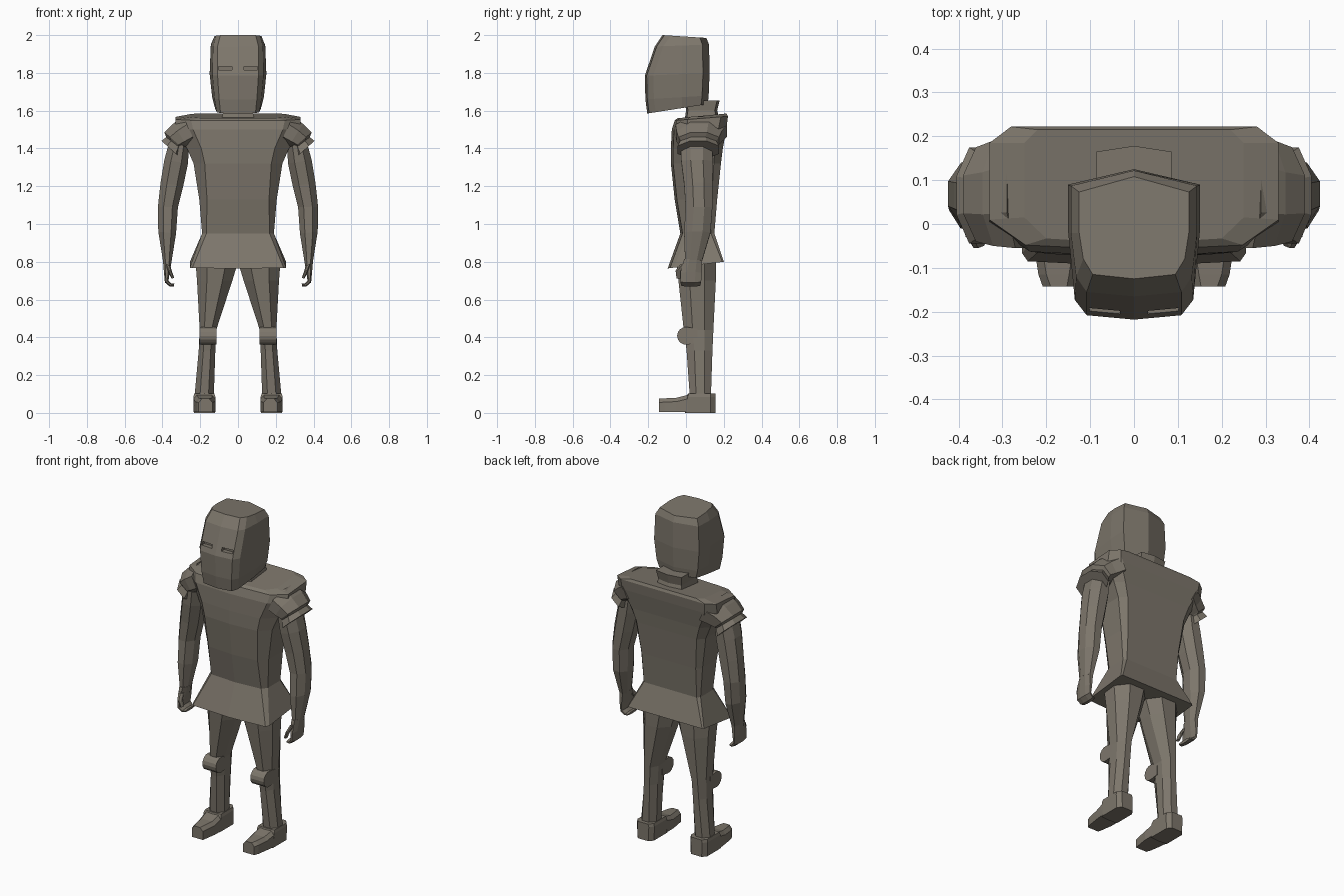
import bpy, bmesh, math

if "Cube" in bpy.data.objects:
    bpy.data.objects.remove(bpy.data.objects["Cube"])

armor = bpy.data.materials.new("dull brown steel")
armor.diffuse_color = (0.205, 0.182, 0.148, 1)
armor.use_nodes = True
armor.node_tree.nodes["Principled BSDF"].inputs["Base Color"].default_value = armor.diffuse_color


def loft(name, rings, mirror=False):
    """Skin a stack of equal-length point rings and cap both ends."""
    bm = bmesh.new()
    loops = [[bm.verts.new(p) for p in r] for r in rings]
    n = len(loops[0])
    for a, b in zip(loops, loops[1:]):
        for i in range(n):
            j = (i + 1) % n
            bm.faces.new((a[i], a[j], b[j], b[i]))
    bm.faces.new(loops[0])
    bm.faces.new(loops[-1])
    bmesh.ops.recalc_face_normals(bm, faces=bm.faces)
    me = bpy.data.meshes.new(name)
    bm.to_mesh(me)
    bm.free()
    ob = bpy.data.objects.new(name, me)
    bpy.context.collection.objects.link(ob)
    me.materials.append(armor)
    if mirror:
        ob.modifiers.new("mirror", 'MIRROR').use_axis[0] = True
    return ob


def both_sides(half):
    """Complete a half outline (front centre to back centre) across x."""
    return half + [(-x, y, z) for x, y, z in half[-2:0:-1]]


def body_ring(zf, zb, w, yf, yb, chamfer):
    """Torso section with a slightly pointed front and a flat back."""
    def at(x, y):
        return (x, y, zf + (zb - zf) * (y - yf) / (yb - yf))
    return both_sides([at(0, yf), at(w * (1 - chamfer), yf + 0.012),
                       at(w, yf + 0.02 + 0.2 * chamfer), at(w, yb - 0.15 * chamfer),
                       at(w * (1 - 0.6 * chamfer), yb), at(0, yb)])


def limb_ring(xi, zi, xo, zo, y0, y1):
    """Eight-sided limb section between an inner and an outer point."""
    pts = []
    for t, s in ((0, .3), (.28, 0), (.72, 0), (1, .3), (1, .7), (.72, 1), (.28, 1), (0, .7)):
        pts.append((xi + (xo - xi) * t, y0 + (y1 - y0) * s, zi + (zo - zi) * t))
    return pts


def limb(name, rows):
    return loft(name, [limb_ring(*r) for r in rows], True)


# Helmet: level = (z front, z back, front y, back y, half width, front half width)
helmet_rings = []
for zf, zb, yf, yb, w, fw in ((1.585, 1.635, -.205, .115, .122, .092),
                              (1.66, 1.68, -.215, .12, .137, .10),
                              (1.785, 1.80, -.218, .125, .15, .108),
                              (1.94, 1.95, -.165, .122, .144, .108),
                              (2.0, 1.985, -.125, .108, .125, .094)):
    def lv(x, y):
        return (x, y, zf + (zb - zf) * (y - yf) / (yb - yf))
    helmet_rings.append(both_sides([lv(0, yf), lv(fw, yf + .01), lv((fw + w) / 2 + .006, yf + .045),
                                    lv(w, -.02), lv(w, yb - .035), lv(0, yb)]))
helmet = loft("helmet", helmet_rings)

# Eye slits cut into the visor
for side in (-1, 1):
    bpy.ops.mesh.primitive_cube_add(size=1, location=(side * .067, -.2, 1.825))
    cutter = bpy.context.object
    cutter.name = "eye_slit_cutter"
    cutter.scale = (.07, .05, .02)
    cutter.hide_render = True
    cutter.hide_set(True)
    cutter.display_type = 'WIRE'
    cut = helmet.modifiers.new("eye_slit", 'BOOLEAN')
    cut.operation = 'DIFFERENCE'
    cut.object = cutter

# Neck
loft("neck", [both_sides([(0, y0 - .01, z), (w, y0, z), (w, y1 - .013, z), (0, y1, z)])
              for z, w, y0, y1 in ((1.53, .09, 0, .185), (1.60, .078, .01, .165), (1.655, .085, .005, .178))])

# Tunic: hem, waist, chest, shoulders
loft("tunic", [body_ring(*r) for r in (
    (.765, .80, .255, -.097, .20, .05),
    (.95, .95, .19, -.03, .15, .12),
    (1.13, 1.13, .205, -.06, .165, .2),
    (1.32, 1.32, .235, -.08, .185, .25),
    (1.40, 1.40, .27, -.08, .195, .28),
    (1.50, 1.51, .33, -.075, .215, .28),
    (1.548, 1.57, .33, -.06, .222, .25),
    (1.56, 1.585, .25, -.045, .215, .2))])

# Shoulder caps with a flared lower lip
limb("shoulder_cap", ((.22, 1.42, .29, 1.568, -.055, .218), (.26, 1.40, .345, 1.53, -.05, .19),
                      (.285, 1.395, .39, 1.485, -.04, .175), (.29, 1.39, .38, 1.46, -.03, .16),
                      (.30, 1.345, .405, 1.44, -.045, .175)))

# Arms
limb("arm", ((.26, 1.40, .36, 1.45, -.03, .14), (.265, 1.32, .39, 1.34, -.025, .14),
             (.29, 1.20, .41, 1.22, -.01, .14), (.318, 1.09, .424, 1.09, -.002, .14),
             (.328, .95, .422, .96, -.01, .13), (.352, .80, .398, .81, -.005, .085)))

# Hands: palm with curled fingers, and a thumb
limb("hand", ((.35, .81, .398, .815, -.01, .085), (.362, .74, .392, .745, -.03, .085),
              (.368, .70, .387, .69, -.03, .08), (.352, .685, .36, .668, -.025, .075),
              (.337, .685, .34, .67, -.02, .07)))
limb("thumb", ((.358, .78, .385, .79, -.03, .02), (.35, .75, .372, .755, -.055, -.02),
               (.338, .715, .352, .71, -.05, -.025)))

# Legs
limb("leg", ((.0, .80, .225, .80, -.05, .16), (.03, .70, .217, .70, -.04, .158),
             (.115, .44, .203, .44, -.012, .145), (.12, .33, .208, .33, .003, .14),
             (.128, .09, .23, .09, .02, .132)))

# Knee guards: rounded bars across the front of the leg
knee = [(-math.cos(a) * .047, .408 + math.sin(a) * .047)
        for a in [math.radians(-100 + 200 * i / 8) for i in range(9)]]
knee += [(.06, .445), (.06, .37)]
loft("knee_guard", [[(x, y, z) for y, z in knee] for x in (.115, .205)], True)

# Boots: section = (y, inner x, outer x, top z)
loft("boot", [[(xi, y, .005), (xo, y, .005), (xo, y, top - .02), (xo - .018, y, top),
               (xi + .018, y, top), (xi, y, top - .02)] for y, xi, xo, top in (
    (-.143, .135, .208, .075), (-.115, .13, .218, .077), (-.05, .12, .228, .08),
    (.01, .12, .235, .095))] , True)
loft("boot_heel", [[(xi, y0, z), (.177, y0 - .005, z), (xo, y0, z), (xo, .13, z),
                    (xo - .02, .155, z), (xi + .02, .155, z), (xi, .13, z)]
                   for z, xi, xo, y0 in ((0, .122, .233, .0), (.085, .12, .236, .008),
                                         (.102, .125, .232, .015))], True)
